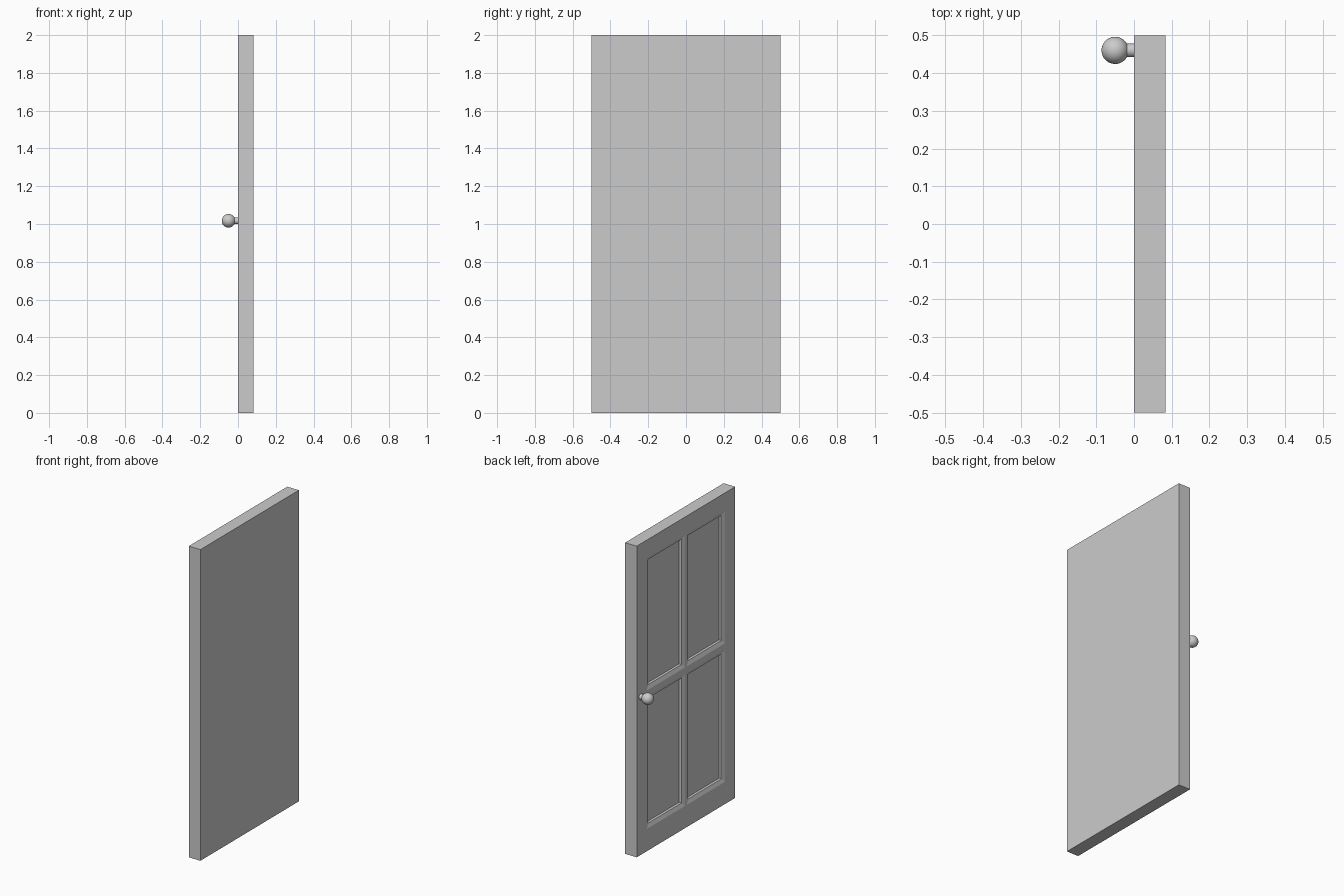
import bpy, bmesh, math
from mathutils import Vector

if "Cube" in bpy.data.objects:
    bpy.data.objects.remove(bpy.data.objects["Cube"])

THICK = 0.083
LIP = 0.035  # width of the shallow slope around each panel


def finish(bm, name):
    mesh = bpy.data.meshes.new(name)
    bm.to_mesh(mesh)
    bm.free()
    obj = bpy.data.objects.new(name, mesh)
    bpy.context.collection.objects.link(obj)
    return obj


def door_slab():
    bm = bmesh.new()
    # Panelled face laid out as a grid of stiles, rails and panels
    a, b = 0.043 - LIP, 0.362 + LIP
    ys = [-0.5, -b, -a, a, b, 0.5]
    zs = [0, 0.178 - LIP, 0.96 + LIP, 1.068 - LIP, 1.852 + LIP, 2]
    grid = [[bm.verts.new((0, y, z)) for z in zs] for y in ys]
    panels = []
    for i in range(5):
        for j in range(5):
            f = bm.faces.new((grid[i][j], grid[i][j + 1],
                              grid[i + 1][j + 1], grid[i + 1][j]))
            if i in (1, 3) and j in (1, 3):
                panels.append(f)
    # Thickness and plain rear face
    ext = bmesh.ops.extrude_face_region(bm, geom=bm.faces[:], use_keep_orig=True)
    moved = [g for g in ext["geom"] if isinstance(g, bmesh.types.BMVert)]
    bmesh.ops.translate(bm, verts=moved, vec=Vector((THICK, 0, 0)))
    bmesh.ops.recalc_face_normals(bm, faces=bm.faces[:])
    # Shallow slope, then a steep step down to the flat panel
    for width, depth in ((LIP, -0.01), (0.003, -0.014)):
        bmesh.ops.inset_individual(bm, faces=panels, thickness=width, depth=depth)
    bmesh.ops.dissolve_limit(bm, angle_limit=0.01, verts=bm.verts[:], edges=bm.edges[:])
    return finish(bm, "door_slab")


def door_knob():
    # Neck and ball turned as one profile: (radius, x)
    r, neck, cx = 0.036, 0.018, -0.05
    start = math.asin(neck / r)
    steps = 14
    profile = [(neck, 0.002)]
    for k in range(steps + 1):
        t = start + (math.pi - start) * k / steps
        profile.append((max(r * math.sin(t), 0), cx + r * math.cos(t)))
    bm = bmesh.new()
    vs = [bm.verts.new((x, rad, 0)) for rad, x in profile]
    edges = [bm.edges.new(p) for p in zip(vs, vs[1:])]
    bmesh.ops.spin(bm, geom=vs + edges, cent=(0, 0, 0), axis=(1, 0, 0),
                   angle=math.tau, steps=32)
    bmesh.ops.remove_doubles(bm, verts=bm.verts[:], dist=0.0001)
    bmesh.ops.holes_fill(bm, edges=bm.edges[:], sides=64)
    bmesh.ops.recalc_face_normals(bm, faces=bm.faces[:])
    knob = finish(bm, "door_knob")
    knob.location = (0, 0.46, 1.017)
    bpy.context.view_layer.objects.active = knob
    knob.select_set(True)
    bpy.ops.object.shade_smooth_by_angle(angle=math.radians(35))
    return knob


door_slab()
door_knob()
